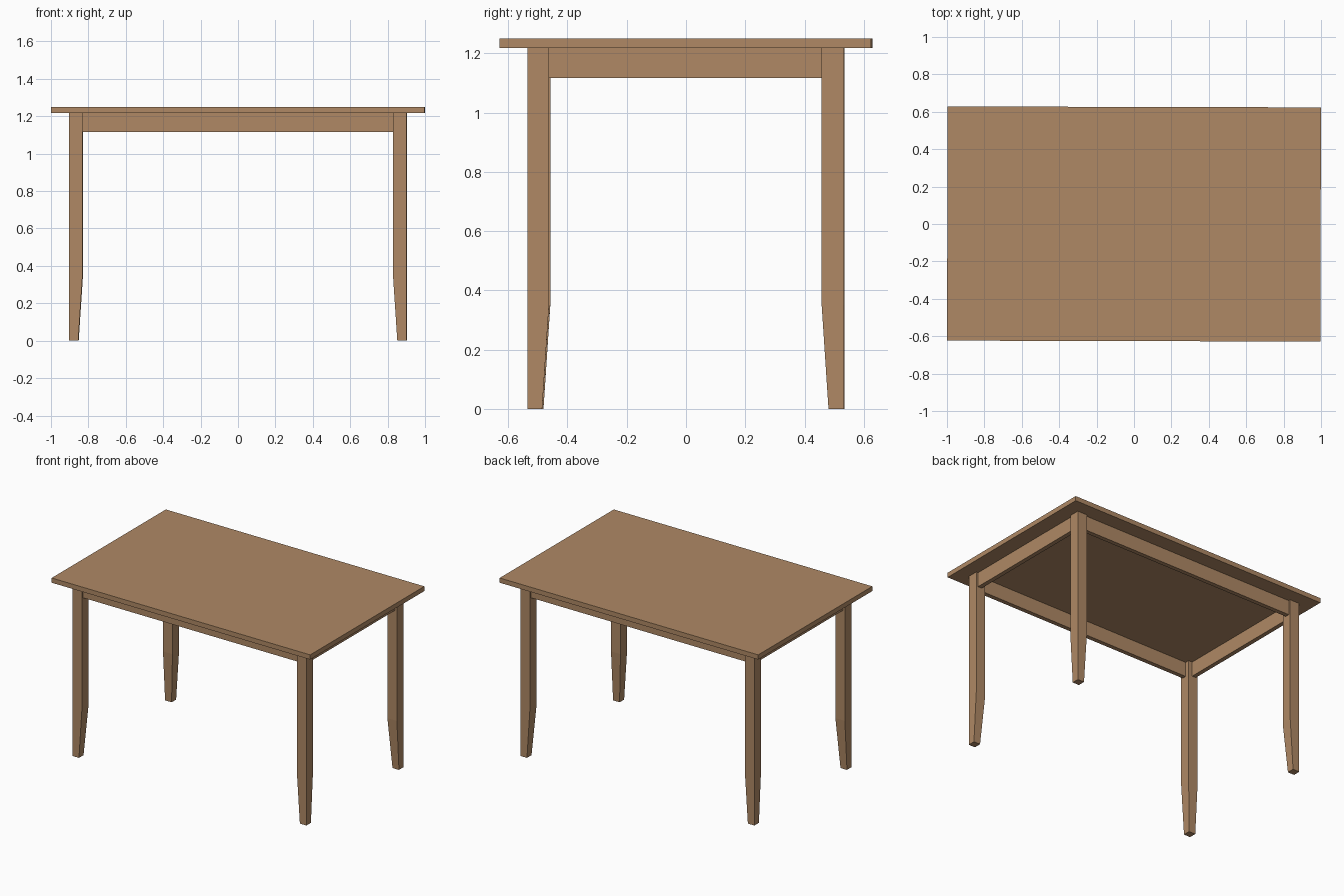
import bpy, bmesh
from mathutils import Matrix

if "Cube" in bpy.data.objects:
    bpy.data.objects.remove(bpy.data.objects["Cube"])

TURN = Matrix.Rotation(-0.0025, 4, 'Z')   # the table stands very slightly turned

wood = bpy.data.materials.new("light brown wood")
wood.diffuse_color = (0.43, 0.25, 0.13, 1)
wood.use_nodes = True
wood.node_tree.nodes["Principled BSDF"].inputs["Base Color"].default_value = wood.diffuse_color


def loft(name, rings):
    """Square-section solid from rings (x0, x1, y0, y1, z), bottom to top."""
    bm = bmesh.new()
    loops = [[bm.verts.new(p) for p in ((x0, y0, z), (x1, y0, z), (x1, y1, z), (x0, y1, z))]
             for x0, x1, y0, y1, z in rings]
    for a, b in zip(loops, loops[1:]):
        for i in range(4):
            j = (i + 1) % 4
            bm.faces.new((a[i], a[j], b[j], b[i]))
    bm.faces.new(loops[0][::-1])
    bm.faces.new(loops[-1])
    bmesh.ops.recalc_face_normals(bm, faces=bm.faces)
    bm.transform(TURN)
    me = bpy.data.meshes.new(name)
    bm.to_mesh(me)
    bm.free()
    me.materials.append(wood)
    ob = bpy.data.objects.new(name, me)
    bpy.context.collection.objects.link(ob)


def box(name, x0, x1, y0, y1, z0, z1):
    loft(name, [(x0, x1, y0, y1, z0), (x0, x1, y0, y1, z1)])


X, Y = 0.903, 0.533          # outer leg faces
W, FOOT = 0.073, 0.05        # leg width, foot width
UNDER = 1.217                # underside of the top

# table top
box("table_top", -0.998, 0.998, -0.626, 0.626, UNDER, 1.25)

# legs: straight outside, tapered on the two inner faces near the floor
for sx, side in ((-1, "left"), (1, "right")):
    for sy, end in ((-1, "front"), (1, "back")):
        rings = []
        for w, z in ((FOOT, 0), (W, 0.35), (W, UNDER)):
            xs = sorted((sx * X, sx * (X - w)))
            ys = sorted((sy * Y, sy * (Y - w)))
            rings.append((*xs, *ys, z))
        loft(f"{end}_{side}_leg", rings)

# apron rails, set back a little from the outer leg faces
BACK, THICK, LOW = 0.014, 0.03, 1.116
for s, end, side in ((-1, "front", "left"), (1, "back", "right")):
    y = sorted((s * (Y - BACK), s * (Y - BACK - THICK)))
    x = sorted((s * (X - BACK), s * (X - BACK - THICK)))
    box(f"{end}_apron", -X + W, X - W, *y, LOW, UNDER)
    box(f"{side}_apron", *x, -Y + W, Y - W, LOW, UNDER)
